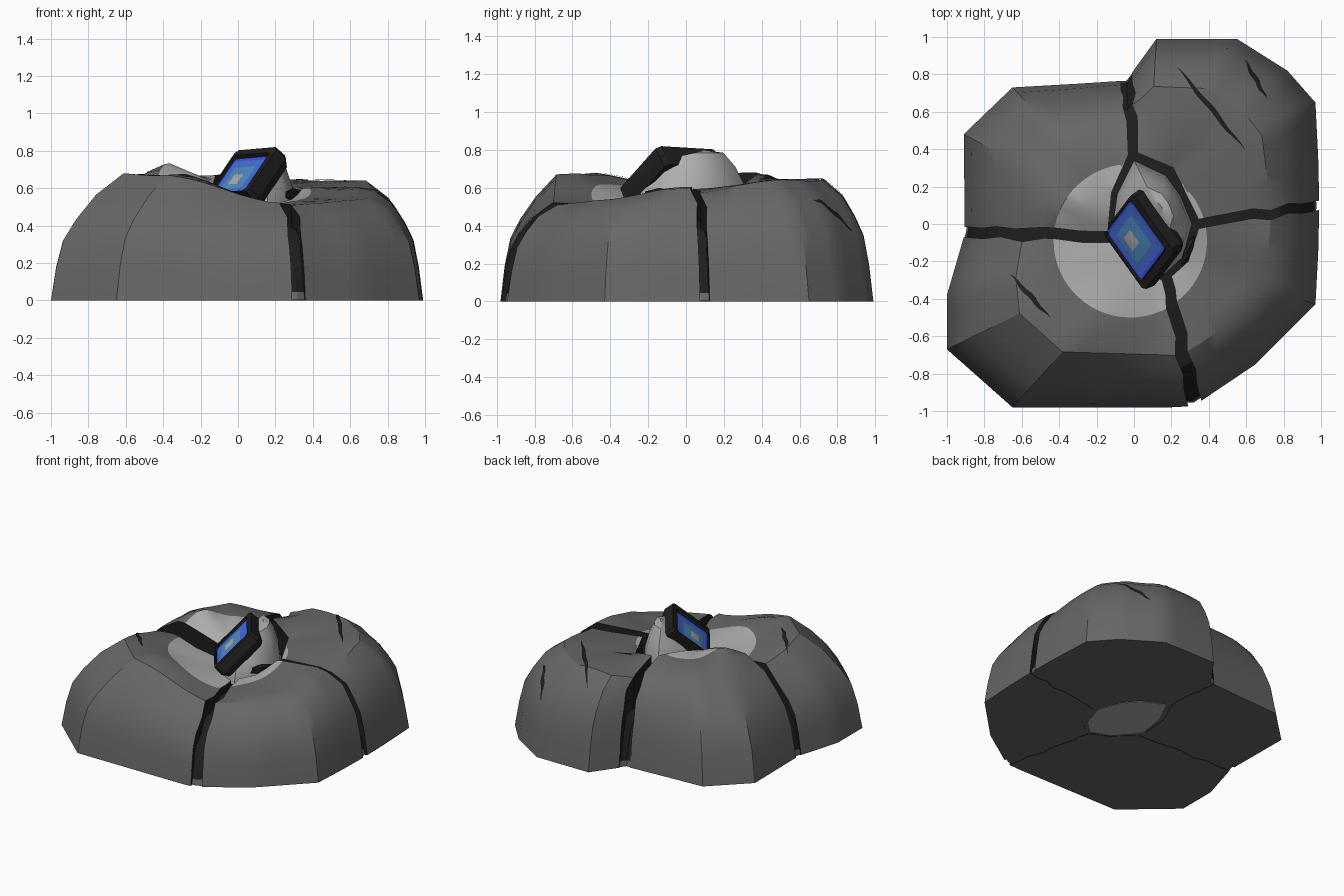
import bpy, bmesh, math
from mathutils import Vector
from mathutils.bvhtree import BVHTree

if "Cube" in bpy.data.objects:
    bpy.data.objects.remove(bpy.data.objects["Cube"])


def mat(name, r, g, b):
    m = bpy.data.materials.new(name)
    m.diffuse_color = (r, g, b, 1)
    m.use_nodes = True
    m.node_tree.nodes["Principled BSDF"].inputs["Base Color"].default_value = m.diffuse_color
    return m


ROCK = mat("rock grey", .135, .135, .135)
PALE = mat("pale stone", .42, .42, .42)
DARK = mat("crack black", .013, .013, .013)
DEEP = mat("deep blue", .04, .08, .8)
MID = mat("mid blue", .06, .16, .68)
SOFT = mat("soft blue", .08, .27, .55)


def finish(bm, name, mats, angle=32, fix=True):
    if fix:
        bmesh.ops.recalc_face_normals(bm, faces=bm.faces)
    me = bpy.data.meshes.new(name)
    bm.to_mesh(me)
    bm.free()
    for m in mats:
        me.materials.append(m)
    ob = bpy.data.objects.new(name, me)
    bpy.context.collection.objects.link(ob)
    bpy.ops.object.select_all(action='DESELECT')
    ob.select_set(True)
    bpy.context.view_layer.objects.active = ob
    bpy.ops.object.shade_smooth_by_angle(angle=math.radians(angle))
    return ob


def along(pts, u):
    """Point at fraction u of an evenly spaced polyline."""
    k = min(int(u * (len(pts) - 1)), len(pts) - 2)
    return Vector(pts[k]).lerp(Vector(pts[k + 1]), u * (len(pts) - 1) - k)


DISC, RADIUS = Vector((-.02, -.09)), .41   # pale patch on the summit
SHOULDER = .45
BULGE = [(.6, 1), (.75, .88), (.85, .71), (.92, .55), (.965, .3), (1, 0)]
FRONT = [(.6, 1), (.75, .84), (.86, .66), (.93, .5), (.97, .28), (1, 0)]
SLOPE = [(.65, .88), (.78, .74), (.88, .56), (.95, .34), (1, 0)]
surfaces = []


def boulder(name, outer, inner, fall, peak=0):
    """Rock quarter: outer (x, y, shoulder height), inner (x, y, height)."""
    bm = bmesh.new()
    n = (len(outer) - 1) * 4
    cols = []
    for i in range(n + 1):
        o, p = along(outer, i / n), along(inner, i / n)
        # one row lies exactly on the edge of the pale patch
        lo, hi = .02, .42
        for _ in range(20):
            m = (lo + hi) / 2
            lo, hi = (m, hi) if (p.xy.lerp(o.xy, m) - DISC).length < RADIUS else (lo, m)
        rows = [(0, 0), (lo / 2, 0), (lo, 0), (SHOULDER, 1)] + fall
        col = []
        for t, f in rows:
            xy = p.xy.lerp(o.xy, t)
            if t <= SHOULDER:
                z = p.z + (o.z - p.z) * t / SHOULDER
            else:
                z = o.z * f
            if t < 1:
                z += .012 * math.sin(9 * xy.x + 4 * xy.y) * math.sin(8 * xy.y - 3 * xy.x)
                z += peak * math.exp(-(xy - Vector((-.34, .1))).length_squared / .016)
            if i in (0, n):   # wandering crack edges
                w = .014 * math.sin(19 * t) * math.sin(math.pi * t)
                d = o.xy - p.xy
                xy += Vector((0, w)) if abs(d.x) > abs(d.y) else Vector((w, 0))
            col.append(bm.verts.new((xy.x, xy.y, z)))
        cols.append(col)
    for a, b in zip(cols, cols[1:]):
        for j in range(len(a) - 1):
            f = bm.faces.new((a[j], b[j], b[j + 1], a[j + 1]))
            if (f.calc_center_median().xy - DISC).length < RADIUS - .004:
                f.material_index = 1
    # dark crack walls and flat underside
    border = cols[0][:0:-1] + [c[0] for c in cols] + cols[-1][1:]
    foot = [v if v.co.z == 0 else bm.verts.new((v.co.x, v.co.y, 0)) for v in border]
    for k in range(len(border) - 1):
        quad = list(dict.fromkeys((border[k], border[k + 1], foot[k + 1], foot[k])))
        bm.faces.new(quad).material_index = 2
    bm.faces.new(foot + [c[-1] for c in cols[-2:0:-1]])
    bmesh.ops.recalc_face_normals(bm, faces=bm.faces)
    surfaces.append(BVHTree.FromBMesh(bm))
    finish(bm, name, (ROCK, PALE, DARK))


boulder("back_right_boulder",
        [(-.01, .81, .62), (.12, .99, .63), (.55, .99, .64), (.82, .82, .64),
         (.97, .65, .63), (.985, .35, .61), (.99, .125, .58)],
        [(.02, .38, .67), (.21, .3, .61), (.345, .025, .59)], BULGE)
boulder("front_right_boulder",
        [(.99, .075, .6), (.985, -.15, .59), (.97, -.43, .56), (.65, -.75, .52), (.36, -.945, .51)],
        [(.345, -.025, .6), (.29, -.2, .55), (.2, -.28, .52)], BULGE)
boulder("front_left_boulder",
        [(.29, -.975, .52), (.2, -.98, .53), (-.22, -.98, .6), (-.65, -.98, .67),
         (-1, -.67, .67), (-1, -.38, .64), (-.91, -.07, .59)],
        [(.15, -.3, .5), (.02, -.24, .5), (-.13, -.1, .53)], FRONT)
boulder("back_left_boulder",
        [(-.905, -.015, .65), (-.91, .48, .66), (-.65, .73, .66), (-.3, .75, .65), (-.07, .765, .64)],
        [(-.14, -.04, .6), (-.12, .17, .67), (-.03, .37, .68)], SLOPE, .1)


def stack(name, rings, mats, rules, angle=32, caps=(True, True)):
    """Solid lofted through rings of points; rules gives a material per band."""
    bm = bmesh.new()
    vs = [[bm.verts.new(p) for p in r] for r in rings]
    n = len(vs[0])
    for k in range(len(vs) - 1):
        for i in range(n):
            j = (i + 1) % n
            bm.faces.new((vs[k][i], vs[k][j], vs[k + 1][j], vs[k + 1][i])).material_index = rules[k]
    if caps[0]:
        bm.faces.new(vs[0][::-1]).material_index = rules[0]
    if caps[1]:
        bm.faces.new(vs[-1]).material_index = rules[-1]
    return finish(bm, name, mats, angle, caps[0])


# dark core showing at the bottom of the cracks
OUTLINE = [(-.91, .47), (-.65, .72), (-.04, .77), (.12, .98), (.55, .98), (.96, .65), (.98, .1),
           (.96, -.43), (.65, -.74), (.32, -.96), (-.65, -.97), (-.99, -.67), (-.98, -.38), (-.9, -.03)]
stack("crack_core", [[(x * s, y * s, z) for x, y in OUTLINE]
                     for s, z in ((.995, .003), (.985, .045), (.93, .25), (.8, .38), (.5, .45))],
      (ROCK, DARK), (0, 1, 1, 1, 1))

# tilted frame: half diagonals, centre and facing
U, V = Vector((.15, -.04, .1)), Vector((-.025, .205, .085))
C, N = Vector((.015, -.08, .655)), Vector((-.58, -.37, .72)).normalized()

# pale head behind the frame, kept under the frame's plane
PLAN = [(-.12, -.05), (-.09, .16), (0, .34), (.17, .26), (.25, .15), (.31, 0), (.26, -.18), (.16, -.27), (.02, -.22)]
TOP = Vector((.13, .08))


def head_ring(s, z):
    ring = []
    for p in PLAN:
        q = TOP.lerp(Vector(p), s)
        limit = C.z - ((q.x - C.x) * N.x + (q.y - C.y) * N.y) / N.z - .05
        ring.append((q.x, q.y, min(z, limit)))
    return ring


stack("pale_head", [head_ring(s, z) for s, z in
                    ((1, 0), (1, .48), (.91, .6), (.7, .71), (.45, .785), (.15, .815))],
      (PALE,), (0,) * 5, 40)


def diamond(s, lift, shift=0, slide=0):
    """Diamond with clipped corners in the tilted plane."""
    pts = []
    for a, b in ((1, 0), (0, 1), (-1, 0), (0, -1)):
        for e in (-.06, .06):
            u, v = a * .97 - b * e, b * .97 + a * e
            pts.append(C + U * (u * s - shift + slide) + V * (v * s - shift * .3) + N * lift)
    return pts


# frame: back, sides, raised lip and recess
stack("gem_frame", [diamond(1.12, -.09, 0, .2), diamond(1.27, -.04, 0, .2), diamond(1.24, .03, 0, .17),
                    diamond(1.06, .03, 0, .06), diamond(1.02, -.015)], (DARK,), (0,) * 4, 25)
# banded blue gem with a pale centre
stack("blue_gem", [diamond(1.05, .012), diamond(.93, .008), diamond(.62, .012, .06),
                   diamond(.27, .015, .14), diamond(.05, .02, .14)],
      (DEEP, MID, SOFT, PALE), (0, 1, 2, 3), 25, (False, True))

# dark splinter beside the frame
bm = bmesh.new()
bmesh.ops.create_icosphere(bm, subdivisions=1, radius=1)
for v in bm.verts:
    v.co = Vector((.29 + v.co.x * .025 + v.co.y * .035, -.14 + v.co.y * .09, .565 + v.co.z * .035))
finish(bm, "dark_splinter", (DARK,), 10)

# thin scratches draped over the boulders
for k, (a, b, w) in enumerate((((.23, .84), (.59, .4), .013), ((.59, .88), (.71, .67), .012),
                               ((-.66, -.27), (-.45, -.5), .013))):
    a, b = Vector(a), Vector(b)
    side = (b - a).orthogonal().normalized()
    bm = bmesh.new()
    prev = None
    for i in range(13):
        t = i / 12
        mid = a.lerp(b, t) + side * .004 * math.sin(15 * t)
        half = side * (w * math.sin(math.pi * t) + .001)
        pair = []
        for p in (mid - half, mid + half):
            hits = [s.ray_cast(Vector((p.x, p.y, 2)), Vector((0, 0, -1)))[0] for s in surfaces]
            z = max([h.z for h in hits if h] + [0])
            pair.append(bm.verts.new((p.x, p.y, z + .006)))
        if prev:
            f = bm.faces.new((prev[0], prev[1], pair[1], pair[0]))
            f.normal_update()
            if f.normal.z < 0:
                f.normal_flip()
        prev = pair
    finish(bm, f"scratch_{k + 1}", (DARK,), 32, False)
